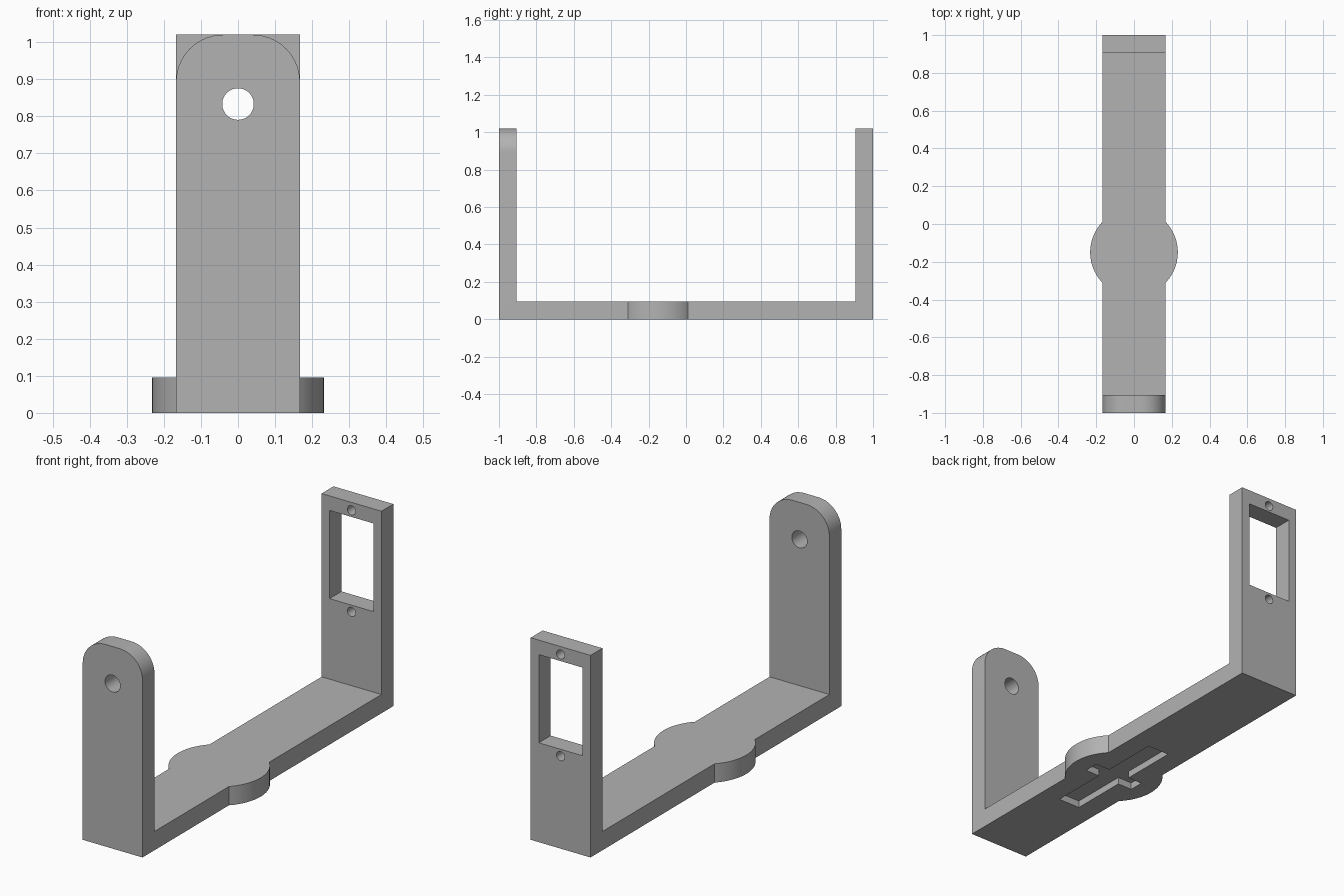
import bpy, bmesh, math
from mathutils import Matrix

if "Cube" in bpy.data.objects:
    bpy.data.objects.remove(bpy.data.objects["Cube"], do_unlink=True)

HALF_W, HEIGHT, THICK = 0.167, 1.02, 0.095
HUB_Y, HUB_R = -0.15, 0.232

grey = bpy.data.materials.new("plain_grey")
grey.use_nodes = True
colour = (0.45, 0.45, 0.45, 1)
grey.diffuse_color = colour
grey.node_tree.nodes["Principled BSDF"].inputs["Base Color"].default_value = colour


def make_object(name, bm):
    bmesh.ops.recalc_face_normals(bm, faces=bm.faces)
    mesh = bpy.data.meshes.new(name)
    bm.to_mesh(mesh)
    bm.free()
    mesh.materials.append(grey)
    obj = bpy.data.objects.new(name, mesh)
    bpy.context.collection.objects.link(obj)
    return obj


def box(name, centre, size):
    bm = bmesh.new()
    bmesh.ops.create_cube(bm, size=1, matrix=Matrix.Translation(centre) @ Matrix.Diagonal((*size, 1)))
    return make_object(name, bm)


def cylinder(name, centre, radius, depth, along_y=False, sides=48):
    bm = bmesh.new()
    turn = Matrix.Rotation(math.pi / 2 if along_y else 0, 4, 'X')
    bmesh.ops.create_cone(bm, cap_ends=True, segments=sides, radius1=radius, radius2=radius,
                          depth=depth, matrix=Matrix.Translation(centre) @ turn)
    return make_object(name, bm)


def combine(target, other, operation):
    mod = target.modifiers.new(other.name, 'BOOLEAN')
    mod.operation, mod.solver, mod.object = operation, 'EXACT', other
    bpy.context.view_layer.objects.active = target
    bpy.ops.object.modifier_apply(modifier=mod.name)
    bpy.data.objects.remove(other, do_unlink=True)


# U-shaped bracket: side profile extruded across its width
inner = 1 - THICK
profile = [(-1, 0), (1, 0), (1, HEIGHT), (inner, HEIGHT), (inner, THICK),
           (-inner, THICK), (-inner, HEIGHT), (-1, HEIGHT)]
bm = bmesh.new()
face = bm.faces.new([bm.verts.new((-HALF_W, y, z)) for y, z in profile])
extruded = bmesh.ops.extrude_face_region(bm, geom=[face])["geom"]
bmesh.ops.translate(bm, vec=(2 * HALF_W, 0, 0),
                    verts=[v for v in extruded if isinstance(v, bmesh.types.BMVert)])

# Rounded top corners of the front arm
corners = [e for e in bm.edges
           if all(v.co.z > 1 and v.co.y < 0 for v in e.verts)
           and abs(e.verts[0].co.x - e.verts[1].co.x) < 0.01]
bmesh.ops.bevel(bm, geom=corners, offset=0.127, segments=14, profile=0.5, affect='EDGES')
bracket = make_object("bracket", bm)

# Round hub in the base
combine(bracket, cylinder("hub", (0, HUB_Y, THICK / 2), HUB_R, THICK, sides=96), 'UNION')

# Pivot hole in the front arm
combine(bracket, cylinder("pivot_hole", (0, -0.95, 0.833), 0.0425, 0.3, True), 'DIFFERENCE')

# Motor window and its two screw holes in the back arm
combine(bracket, box("motor_window", (0, 0.95, 0.724), (0.244, 0.3, 0.445)), 'DIFFERENCE')
for z in (0.467, 0.98):
    combine(bracket, cylinder("screw_hole", (0, 0.95, z), 0.023, 0.3, True, 32), 'DIFFERENCE')

# Cross-shaped recess under the hub
RECESS = 0.035
for size in ((0.12, 0.66), (0.28, 0.075)):
    combine(bracket, box("cross_recess", (0, HUB_Y, 0), (*size, 2 * RECESS)), 'DIFFERENCE')

# Smooth curved walls, crisp edges
bpy.ops.object.select_all(action='DESELECT')
bracket.select_set(True)
bpy.context.view_layer.objects.active = bracket
bpy.ops.object.shade_smooth_by_angle(angle=math.radians(30))
